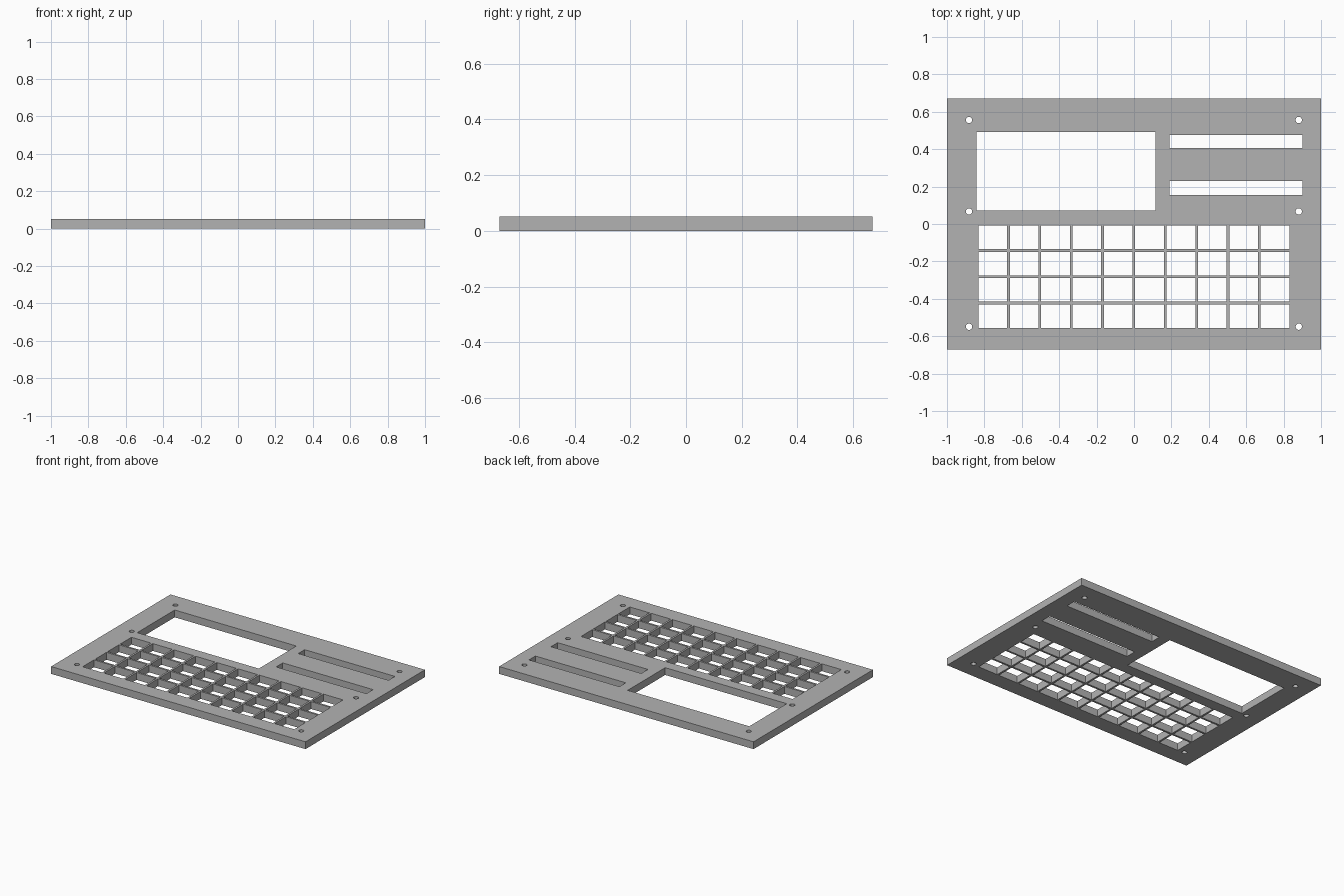
import bpy
import bmesh
from mathutils import Matrix

default = bpy.data.objects.get("Cube")
if default:
    bpy.data.objects.remove(default, do_unlink=True)

THICK = 0.052
HALF_DEPTH = 0.67


def add_box(bm, x0, x1, y0, y1, z0, z1):
    centre = ((x0 + x1) / 2, (y0 + y1) / 2, (z0 + z1) / 2)
    size = (x1 - x0, y1 - y0, z1 - z0)
    bmesh.ops.create_cube(bm, size=1, matrix=Matrix.Translation(centre) @ Matrix.Diagonal((*size, 1)))


def make_object(name, bm):
    mesh = bpy.data.meshes.new(name)
    bm.to_mesh(mesh)
    bm.free()
    obj = bpy.data.objects.new(name, mesh)
    bpy.context.scene.collection.objects.link(obj)
    return obj


# Grey plastic
grey = bpy.data.materials.new("light_grey")
grey.use_nodes = True
colour = (0.45, 0.45, 0.45, 1)
grey.diffuse_color = colour
grey.node_tree.nodes["Principled BSDF"].inputs["Base Color"].default_value = colour

# Solid panel
bm = bmesh.new()
add_box(bm, -1, 1, -HALF_DEPTH, HALF_DEPTH, 0, THICK)
panel = make_object("face_panel", bm)
panel.data.materials.append(grey)

# All openings as one cutter
bm = bmesh.new()
low, high = -0.05, THICK + 0.05

# Screen window and the two slots beside it
add_box(bm, -0.842, 0.114, 0.071, 0.492, low, high)
for y0, y1 in ((0.156, 0.231), (0.405, 0.477)):
    add_box(bm, 0.19, 0.90, y0, y1, low, high)

# Key grid: ten columns by four rows
COLS, ROWS, BAR = 10, 4, 0.014
LEFT, RIGHT, FRONT, BACK = -0.832, 0.831, -0.556, -0.008
cell_x = (RIGHT - LEFT - BAR * (COLS - 1)) / COLS
cell_y = (BACK - FRONT - BAR * (ROWS - 1)) / ROWS
for col in range(COLS):
    for row in range(ROWS):
        x = LEFT + col * (cell_x + BAR)
        y = FRONT + row * (cell_y + BAR)
        add_box(bm, x, x + cell_x, y, y + cell_y, low, high)

# Screw holes in three pairs
for x in (-0.882, 0.881):
    for y in (-0.549, 0.067, 0.556):
        bmesh.ops.create_cone(bm, cap_ends=True, segments=24, radius1=0.017, radius2=0.017,
                              depth=high - low, matrix=Matrix.Translation((x, y, THICK / 2)))
cutter = make_object("opening_cutter", bm)
cutter.hide_render = True

# Cut the panel and drop the cutter
cut = panel.modifiers.new("openings", "BOOLEAN")
cut.operation = "DIFFERENCE"
cut.solver = "EXACT"
cut.object = cutter
graph = bpy.context.evaluated_depsgraph_get()
result = bpy.data.meshes.new_from_object(panel.evaluated_get(graph))
panel.modifiers.clear()
panel.data = result
bpy.data.objects.remove(cutter, do_unlink=True)

# Keep one material and smooth only the hole walls
result.materials.clear()
result.materials.append(grey)
for poly in result.polygons:
    poly.material_index = 0
bpy.context.view_layer.objects.active = panel
panel.select_set(True)
bpy.ops.object.shade_smooth_by_angle()
